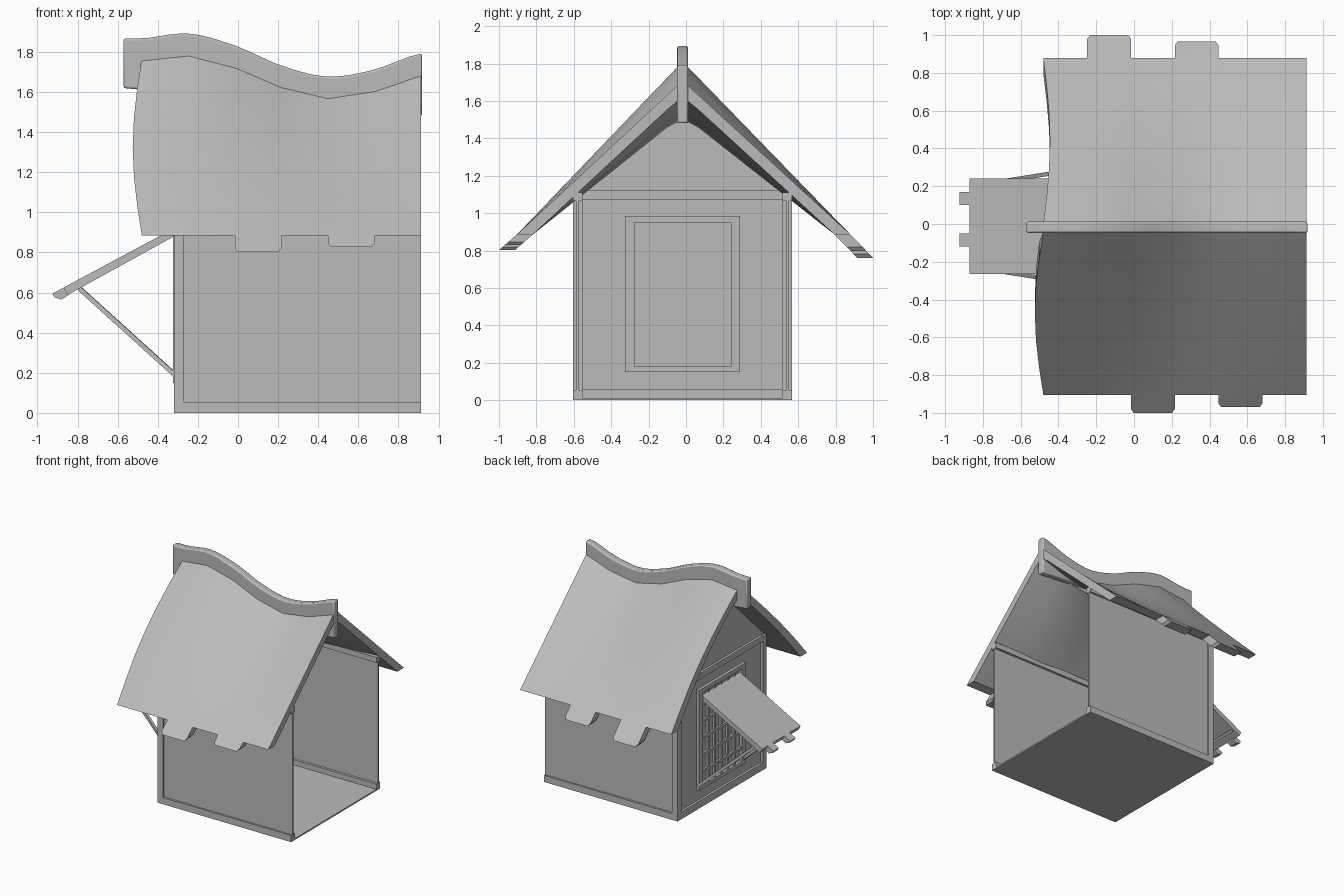
import bpy, bmesh, math
from mathutils import Vector

cube = bpy.data.objects.get("Cube")
if cube:
    bpy.data.objects.remove(cube, do_unlink=True)

CLAY = bpy.data.materials.new("plain_grey")
CLAY.use_nodes = True
GREY = (0.5, 0.5, 0.5, 1)
CLAY.diffuse_color = GREY
CLAY.node_tree.nodes["Principled BSDF"].inputs["Base Color"].default_value = GREY

YC = -0.018                 # centre line of the house
BACK, OPEN = -0.32, 0.912   # window wall and open end along x
HALF, BEAM = 0.585, 0.05    # half width of the house, timber size
SIDES = (-1, 1)


def finish(name, bm, smooth=False, bevel=0):
    bmesh.ops.recalc_face_normals(bm, faces=bm.faces)
    mesh = bpy.data.meshes.new(name)
    bm.to_mesh(mesh)
    bm.free()
    mesh.materials.append(CLAY)
    ob = bpy.data.objects.new(name, mesh)
    bpy.context.collection.objects.link(ob)
    if bevel:
        mod = ob.modifiers.new("soft_edges", "BEVEL")
        mod.width, mod.segments = bevel, 2
    if smooth:
        bpy.ops.object.select_all(action="DESELECT")
        ob.select_set(True)
        bpy.context.view_layer.objects.active = ob
        bpy.ops.object.shade_smooth_by_angle(angle=math.radians(30))
    return ob


def box(name, x, y, z):
    bm = bmesh.new()
    bmesh.ops.create_cube(bm, size=1)
    for v in bm.verts:
        v.co = [lo + (c + 0.5) * (hi - lo) for c, (lo, hi) in zip(v.co, (x, y, z))]
    return finish(name, bm)


def prism(name, points, offset, **style):
    """Extrude a flat outline of 3D points by an offset."""
    bm = bmesh.new()
    face = bm.faces.new([bm.verts.new(p) for p in points])
    out = bmesh.ops.extrude_face_region(bm, geom=[face])["geom"]
    bmesh.ops.translate(bm, vec=offset, verts=[g for g in out if isinstance(g, bmesh.types.BMVert)])
    return finish(name, bm, **style)


def bar(name, a, b, size):
    a, b = Vector(a), Vector(b)
    bm = bmesh.new()
    bmesh.ops.create_cube(bm, size=1)
    turn = (b - a).to_track_quat("Z", "Y")
    for v in bm.verts:
        scaled = Vector((v.co.x * size, v.co.y * size, v.co.z * (b - a).length))
        v.co = turn @ scaled + (a + b) / 2
    return finish(name, bm)


# Wavy ridge line shared by the roof and the ridge board
RIDGE = [1.765, 1.79, 1.73, 1.63, 1.575, 1.61, 1.69]
X0, STEP = -0.48, 0.232


def ridge_height(x):
    t = min(max((x - X0) / STEP, 0), 5.999)
    i, f = int(t), t % 1
    p0, p1, p2, p3 = [RIDGE[min(max(k, 0), 6)] for k in range(i - 1, i + 3)]
    return p1 + f / 2 * (p2 - p0 + f * (2 * p0 - 5 * p1 + 4 * p2 - p3 + f * (3 * (p1 - p2) + p3 - p0)))


# Roof slopes with hanging shingle tabs
EAVE_Z, ROWS, THICK = 0.885, 6, 0.085


def roof_slope(name, side, eave, bulge, drop, tabs):
    bm = bmesh.new()
    top, low = [], []
    ridge_y = YC + side * 0.02

    def pair(x, y, z, ridge=False):
        under = (x, y, z - THICK) if ridge else (x, y - side * THICK, z)
        return bm.verts.new((x, y, z)), bm.verts.new(under)

    def slab(loop):
        bm.faces.new([p[0] for p in loop])
        bm.faces.new([p[1] for p in reversed(loop)])

    grid = []
    for r in range(ROWS + 1):
        t = r / ROWS
        row = []
        for c, h in enumerate(RIDGE):
            x = X0 + c * STEP + (bulge * math.sin(math.pi * t) if c == 0 else 0)
            row.append(pair(x, ridge_y + t * (eave - ridge_y), h + t * (EAVE_Z - h), r == 0))
        grid.append(row)
    for r in range(ROWS):
        for c in range(6):
            slab([grid[r][c], grid[r][c + 1], grid[r + 1][c + 1], grid[r + 1][c]])
    for col, length in tabs:
        a, b = grid[-1][col], grid[-1][col + 1]
        xa, xb = a[0].co.x, b[0].co.x
        path = [(xa, length - 0.02), (xa + 0.015, length), (xb - 0.015, length), (xb, length - 0.02)]
        slab([a] + [pair(x, eave + side * d, EAVE_Z - d * drop) for x, d in path] + [b])
    # close the rim between upper and lower skins
    partner = {}
    for v in bm.verts:
        partner[v] = None
    verts = list(bm.verts)
    for i in range(0, len(verts), 2):
        partner[verts[i]] = verts[i + 1]
    for e in [e for e in bm.edges if e.is_boundary and all(partner[v] for v in e.verts)]:
        u, v = e.verts
        bm.faces.new([u, v, partner[v], partner[u]])
    finish(name, bm, smooth=True)


roof_slope("roof_front", -1, -0.905, -0.045, 0.87, [(2, 0.095), (4, 0.065)])
roof_slope("roof_rear", 1, 0.88, 0.035, 1.03, [(1, 0.12), (3, 0.085)])

# Ridge board
xs = [-0.57 + 1.488 * i / 24 for i in range(25)]
outline = [(x, YC - 0.03, ridge_height(x) + 0.102) for x in xs]
outline += [(0.918, YC - 0.03, 1.48), (-0.57, YC - 0.03, 1.62)]
prism("ridge_board", outline, (0, 0.06, 0), smooth=True, bevel=0.01)

# Floor, side walls and their timbers
box("floor", (BACK + 0.01, OPEN), (YC - HALF + 0.01, YC + HALF - 0.01), (0, 0.012))
for s, label in zip(SIDES, ("front", "rear")):
    def across(a, b):
        return tuple(sorted((YC + s * a, YC + s * b)))
    timber = across(HALF - BEAM, HALF)
    box(label + "_wall", (BACK + 0.02, OPEN), across(HALF - 0.03, HALF - 0.015), (0.01, 1.08))
    box(label + "_base_beam", (BACK, OPEN), timber, (0, 0.055))
    box(label + "_top_beam", (BACK, OPEN), timber, (1.065, 1.11))
    box(label + "_corner_post", (BACK, BACK + BEAM), timber, (0, 1.11))

# Window wall with gable
gable = [(-HALF + 0.01, 0.01), (HALF - 0.01, 0.01), (HALF - 0.01, 1.12), (0, 1.68), (-HALF + 0.01, 1.12)]
prism("gable_wall", [(BACK + 0.02, YC + y, z) for y, z in gable], (0.015, 0, 0))
for label, z in (("sill", (0, 0.06)), ("tie", (1.07, 1.12))):
    box("gable_" + label + "_beam", (BACK, BACK + BEAM), (YC - HALF + BEAM, YC + HALF - BEAM), z)

# Window frame and lattice
Y0, Y1, Z0, Z1 = -0.325, 0.29, 0.15, 0.985
FRAME_X = (BACK - 0.004, BACK + BEAM)
for label, y in (("front", (Y0, Y0 + BEAM)), ("rear", (Y1 - BEAM, Y1))):
    box("window_jamb_" + label, FRAME_X, y, (Z0, Z1))
for label, z in (("bottom", (Z0, Z0 + 0.03)), ("top", (Z1 - 0.035, Z1))):
    box("window_rail_" + label, FRAME_X, (Y0 + BEAM, Y1 - BEAM), z)
LATTICE_X = (BACK + 0.002, BACK + 0.02)
for i in range(1, 6):
    y = Y0 + BEAM + i * (Y1 - Y0 - 2 * BEAM) / 6
    z = Z0 + i * (Z1 - Z0) / 6
    box("lattice_upright", LATTICE_X, (y - 0.01, y + 0.01), (Z0, Z1))
    box("lattice_crossbar", LATTICE_X, (Y0 + BEAM, Y1 - BEAM), (z - 0.01, z + 0.01))

# Propped awning with two tabs
AY0, AY1 = -0.265, 0.24
panel = [(-0.31, 0.925), (-0.87, 0.625), (-0.85, 0.588), (-0.31, 0.885)]
tab = [(-0.86, 0.63), (-0.925, 0.595), (-0.915, 0.577), (-0.88, 0.565), (-0.84, 0.592)]
prism("awning", [(x, AY0, z) for x, z in panel], (0, AY1 - AY0, 0))
for y in (-0.12, 0.1):
    prism("awning_tab", [(x, y, z) for x, z in tab], (0, 0.07, 0))
for s in SIDES:
    bar("awning_prop", (-0.79, -0.013 + s * 0.225, 0.62), (BACK + 0.005, -0.013 + s * 0.3, 0.19), 0.022)
